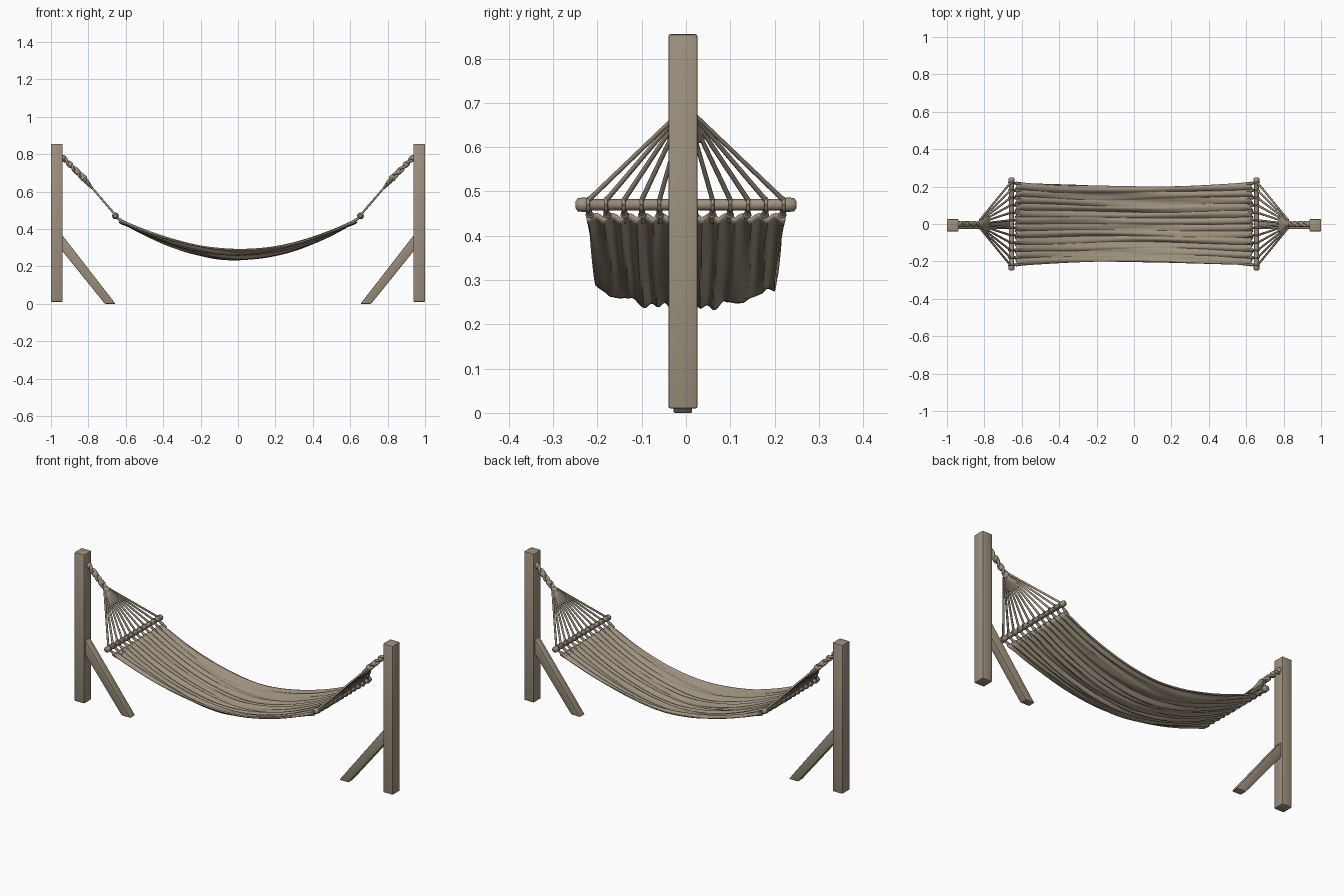
import bpy, bmesh, math
from mathutils import Vector

if "Cube" in bpy.data.objects:
    bpy.data.objects.remove(bpy.data.objects["Cube"])

mat = bpy.data.materials.new("weathered tan")
mat.diffuse_color = (0.34, 0.285, 0.21, 1)
mat.use_nodes = True
mat.node_tree.nodes["Principled BSDF"].inputs["Base Color"].default_value = mat.diffuse_color


def finish(ob, angle=40):
    ob.data.materials.clear()
    ob.data.materials.append(mat)
    bpy.ops.object.select_all(action='DESELECT')
    ob.select_set(True)
    bpy.context.view_layer.objects.active = ob
    bpy.ops.object.shade_smooth_by_angle(angle=math.radians(angle))
    return ob


def from_bm(name, bm):
    bmesh.ops.recalc_face_normals(bm, faces=bm.faces)
    me = bpy.data.meshes.new(name)
    bm.to_mesh(me)
    bm.free()
    ob = bpy.data.objects.new(name, me)
    bpy.context.collection.objects.link(ob)
    return ob


def prism(name, profile, y0, y1, bevel):
    """Extrude an x-z outline along y, with softened edges."""
    bm = bmesh.new()
    f = bm.faces.new([bm.verts.new((x, y0, z)) for x, z in profile])
    ex = bmesh.ops.extrude_face_region(bm, geom=[f])
    for v in ex['geom']:
        if isinstance(v, bmesh.types.BMVert):
            v.co.y = y1
    bmesh.ops.bevel(bm, geom=bm.edges[:], offset=bevel, segments=2, affect='EDGES', profile=0.5)
    return finish(from_bm(name, bm))


def tubes(name, paths, radius):
    """One mesh of round cords; each path is a list of (point, radius factor)."""
    cu = bpy.data.curves.new(name, 'CURVE')
    cu.dimensions = '3D'
    cu.bevel_depth = radius
    cu.bevel_resolution = 2
    cu.use_fill_caps = True
    for path in paths:
        sp = cu.splines.new('POLY')
        sp.points.add(len(path) - 1)
        for p, (co, r) in zip(sp.points, path):
            p.co = (*co, 1)
            p.radius = r
    ob = bpy.data.objects.new(name, cu)
    bpy.context.collection.objects.link(ob)
    bpy.ops.object.select_all(action='DESELECT')
    ob.select_set(True)
    bpy.context.view_layer.objects.active = ob
    bpy.ops.object.convert(target='MESH')
    return finish(bpy.context.object, 60)


def balls(name, items):
    bm = bmesh.new()
    for co, r in items:
        new = bmesh.ops.create_icosphere(bm, subdivisions=2, radius=r)
        bmesh.ops.translate(bm, verts=new['verts'], vec=co)
    return finish(from_bm(name, bm), 60)


N = 12
cord_y = [(i - (N - 1) / 2) * 0.0375 for i in range(N)]

for s, side in ((-1, "left"), (1, "right")):
    # upright post and diagonal brace
    prism(side + "_post", [(s * 1.0, 0.01), (s * 0.938, 0.01), (s * 0.938, 0.855), (s * 1.0, 0.855)],
          -0.04, 0.026, 0.005)
    prism(side + "_brace", [(s * 0.95, 0.38), (s * 0.95, 0.295), (s * 0.712, 0.0), (s * 0.655, 0.0)],
          -0.028, 0.014, 0.003)

    # twisted hanging rope with knots
    top, apex = Vector((s * 0.945, 0, 0.79)), Vector((s * 0.825, 0, 0.672))
    d = (apex - top).normalized()
    u, w = Vector((0, 1, 0)), d.cross(Vector((0, 1, 0)))
    strands = []
    for k in range(2):
        path = []
        for i in range(41):
            t = i / 40
            a = t * math.tau * 2 + k * math.pi
            path.append((top.lerp(apex, t) + 0.0085 * (math.cos(a) * u + math.sin(a) * w), 1))
        strands.append(path)
    tubes(side + "_hanging_rope", strands, 0.008)
    balls(side + "_rope_knots", [(top.lerp(apex, t), r) for t, r in
                                 ((0.08, 0.016), (0.4, 0.017), (0.72, 0.017), (1.0, 0.019))])

    # flat gathered web where the cords meet
    bar = Vector((s * 0.655, 0, 0.47))
    bm = bmesh.new()
    rings = []
    for t, hw, th in ((-0.05, 0.012, 0.014), (0.08, 0.025, 0.014), (0.2, 0.045, 0.009), (0.3, 0.04, 0.004)):
        c = apex.lerp(bar, t)
        rings.append([bm.verts.new(c + u * hw * math.cos(a) + w * th * math.sin(a))
                      for a in (j * math.tau / 16 for j in range(16))])
    for r0, r1 in zip(rings, rings[1:]):
        for j in range(16):
            bm.faces.new((r0[j], r0[j - 1], r1[j - 1], r1[j]))
    bm.faces.new(rings[0])
    bm.faces.new(rings[-1])
    finish(from_bm(side + "_gathered_web", bm), 60)

    # fan of cords
    tubes(side + "_fan_cords",
          [[(apex + Vector((0, y * 0.1, 0)), 0.9), (Vector((bar.x, y * 1.1, bar.z + 0.004)), 1.05)]
           for y in cord_y], 0.0055)

    # spreader bar with rounded ends
    tubes(side + "_spreader_bar", [[(Vector((bar.x, y, bar.z)), r) for y, r in
          ((-0.249, 0.6), (-0.244, 1.15), (-0.226, 1.2), (-0.22, 0.95),
           (0.22, 0.95), (0.226, 1.2), (0.244, 1.15), (0.249, 0.6))]], 0.0135)

    # wrapped loops, short ties and knots between bar and cloth
    loops = []
    for y in cord_y:
        loops.append([(bar + Vector((0.0145 * math.cos(a), y * 1.07, 0.0145 * math.sin(a))), 0.6)
                      for a in (j * math.tau / 12 for j in range(13))])
        loops.append([(Vector((bar.x, y * 1.07, 0.467)), 0.8), (Vector((s * 0.636, y * 1.06, 0.452)), 1.1),
                      (Vector((s * 0.605, y * 1.05, 0.433)), 1.1)])
    tubes(side + "_ties", loops, 0.0065)
    balls(side + "_tie_knots", [(Vector((s * 0.627, y * 1.055, 0.447)), 0.0095) for y in cord_y])

# sagging cloth with lengthwise folds
NX, NY = 70, 120
bm = bmesh.new()
grid = []
for i in range(NX + 1):
    q = -1 + 2 * i / NX
    x0 = q * 0.625
    mid = 1 - q * q
    row = []
    for j in range(NY + 1):
        v = -1 + 2 * j / NY
        half = 0.222 - 0.022 * mid
        y = v * half + 0.003 * math.sin(9 * v + 3 * q) * mid
        z = 0.243 + 0.2 * abs(q) ** 1.85 + 0.045 * mid * abs(v) ** 2.6
        # pleats pulled by each tie, loosening towards the middle
        pleat = abs(math.sin(math.pi * N * (v + 1) / 2 + 0.5 * math.sin(3 * q + 4 * v) * mid))
        z += (pleat - 0.6) * (0.011 - 0.004 * mid)
        z += mid * 0.005 * (math.sin(17 * v + 1.5 * math.sin(2.5 * q)) + 0.7 * math.sin(29 * v - 2 * q + 1))
        x = x0 - (0.012 * (1 - pleat) * -q if abs(q) > 0.97 else 0)
        row.append(bm.verts.new((x, y, z)))
    grid.append(row)
for i in range(NX):
    for j in range(NY):
        bm.faces.new((grid[i][j], grid[i + 1][j], grid[i + 1][j + 1], grid[i][j + 1]))
cloth = from_bm("hammock_cloth", bm)
sol = cloth.modifiers.new("thickness", 'SOLIDIFY')
sol.thickness = 0.008
sol.offset = 0
finish(cloth, 50)
